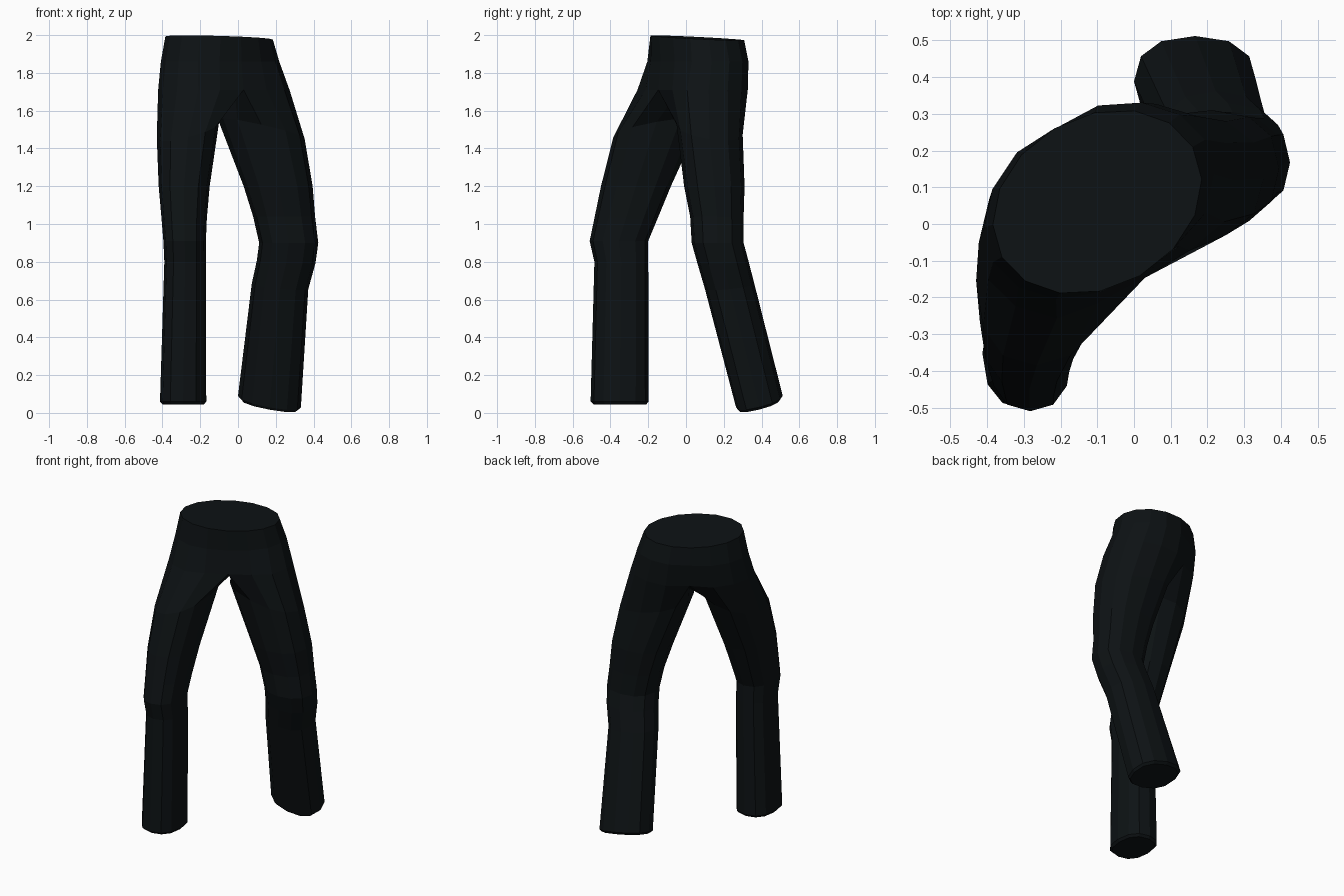
import bpy, bmesh
from math import sin, cos, radians, copysign
from mathutils import Vector

if "Cube" in bpy.data.objects:
    bpy.data.objects.remove(bpy.data.objects["Cube"])

TURN = radians(30)          # hips are turned relative to the x axis
bm = bmesh.new()


def boxy(c):
    """Squares the leg section off a little."""
    return copysign(abs(c) ** .85, c) if abs(c) > 1e-6 else 0


def hip_ring(cx, cy, z, a, b, gx, gy, seams={}):
    """16 points round the hips, starting at front centre; seams pull points in."""
    ring = []
    for k in range(16):
        t = radians(-90 + 22.5 * k)
        u, v = a * cos(t), b * sin(t) * seams.get(k, 1)
        x = u * cos(TURN) - v * sin(TURN)
        y = u * sin(TURN) + v * cos(TURN)
        ring.append(bm.verts.new((cx + x, cy + y, z + gx * x + gy * y)))
    return ring


def leg_ring(side, z, x0, x1, y0, y1, gx=0, gy=0):
    """12 points filling the given x and y extents, with slope gx, gy."""
    ring = []
    for j in range(12):
        step = radians(30 * (j - 4))
        t = TURN + step if side > 0 else TURN + radians(180) - step
        x, y = (x1 - x0) / 2 * boxy(cos(t)), (y1 - y0) / 2 * boxy(sin(t))
        ring.append(bm.verts.new(((x0 + x1) / 2 + x, (y0 + y1) / 2 + y,
                                  z + gx * x + gy * y)))
    return ring


def bridge(r1, r2):
    n = len(r1)
    for i in range(n):
        bm.faces.new((r1[i], r1[(i + 1) % n], r2[(i + 1) % n], r2[i]))


# Hips: waist down to the leg split
hips = [hip_ring(-.10, .06, 1.985, .30, .232, -.02, -.045),
        hip_ring(-.095, .063, 1.86, .333, .245, 0, 0, {0: .93, 1: .95, 15: .95, 8: .94}),
        hip_ring(-.075, .035, 1.71, .372, .262, 0, 0, {0: .8, 1: .85, 15: .85, 8: .88})]
for upper, lower in zip(hips, hips[1:]):
    bridge(upper, lower)
bm.faces.new(hips[0])       # closed waist

# Crotch strip from back to front
split = hips[-1]
f, b = split[0].co, split[8].co
crotch = [bm.verts.new(b.lerp(f, t) + Vector((0, 0, -dz)))
          for t, dz in ((.2, .06), (.5, .08), (.8, .05))]

# Leg sections: z, x range, y range, slopes
front_leg = [(1.5, -.43, -.10, -.385, .075, .25, .18),
             (1.2, -.42, -.15, -.45, -.08),
             (1.03, -.405, -.165, -.485, -.15), (.91, -.395, -.17, -.51, -.2),
             (.8, -.39, -.17, -.485, -.2), (.06, -.413, -.168, -.505, -.198),
             (.045, -.40, -.18, -.49, -.21)]
rear_leg = [(1.5, -.105, .353, -.05, .30, -.22, -.15),
            (1.2, .03, .395, -.01, .31),
            (1.04, .08, .408, .022, .305), (.9, .112, .425, .03, .305),
            (.8, .10, .41, .06, .33, -.05, .05),
            (.67, .073, .372, .10, .362, -.1, .1),
            (.06, 0, .333, .265, .512, -.18, .25),
            (.045, .015, .32, .275, .50, -.18, .25)]

for side, sections in ((-1, front_leg), (1, rear_leg)):
    prev = [split[(side * k) % 16] for k in range(9)] + crotch
    for s in sections:
        ring = leg_ring(side, *s)
        bridge(prev, ring)
        prev = ring
    bm.faces.new(prev)      # closed cuff

bmesh.ops.recalc_face_normals(bm, faces=bm.faces)
mesh = bpy.data.meshes.new("trousers")
bm.to_mesh(mesh)
bm.free()
trousers = bpy.data.objects.new("trousers", mesh)
bpy.context.collection.objects.link(trousers)

# Near-black cloth
cloth = bpy.data.materials.new("black_cloth")
cloth.diffuse_color = (.004, .006, .007, 1)
cloth.use_nodes = True
cloth.node_tree.nodes["Principled BSDF"].inputs["Base Color"].default_value = cloth.diffuse_color
mesh.materials.append(cloth)
